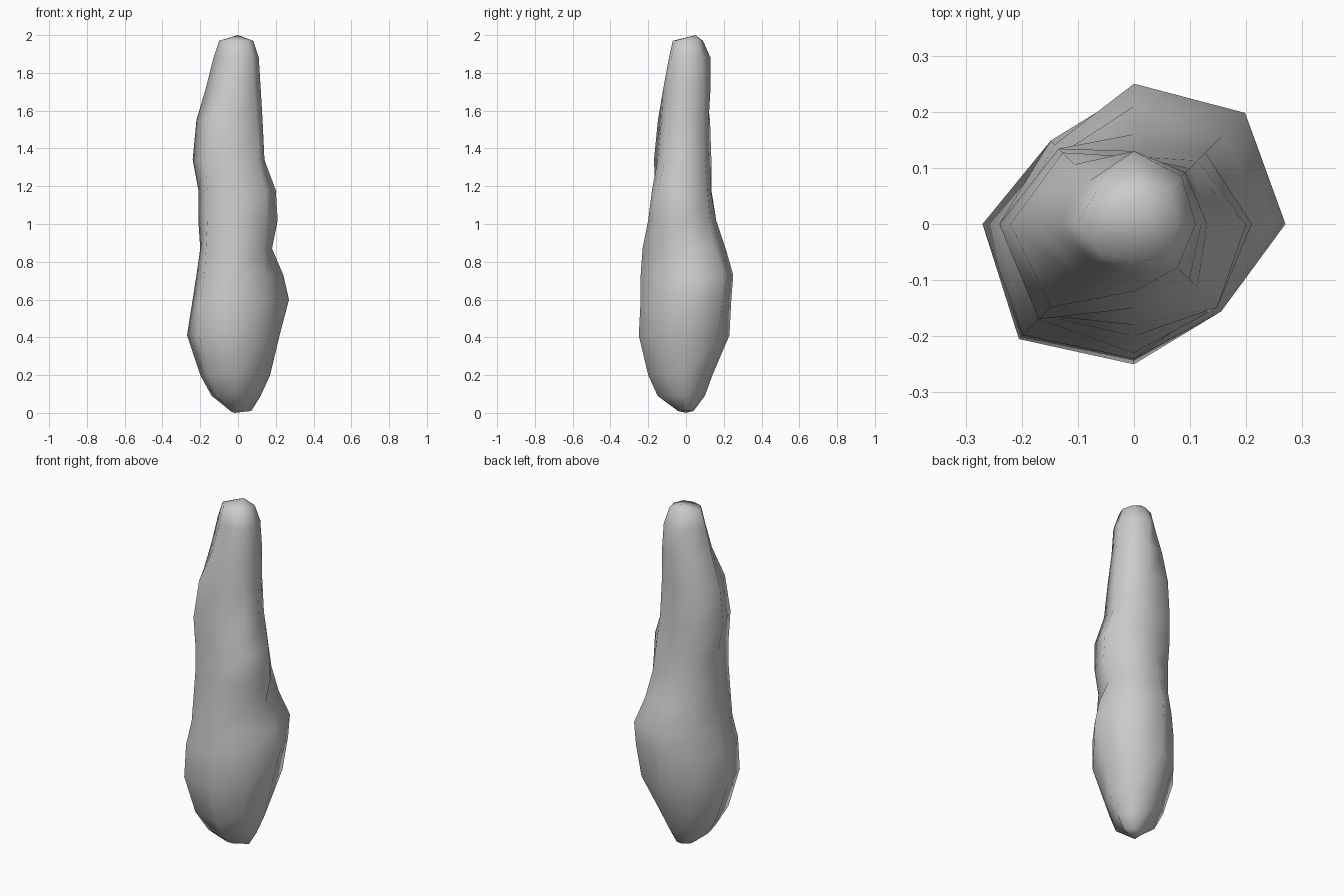
import bpy
import bmesh
from math import cos, sin, tau

cube = bpy.data.objects.get("Cube")
if cube:
    bpy.data.objects.remove(cube, do_unlink=True)

# One flat stone colour
stone = bpy.data.materials.new("grey stone")
stone.use_nodes = True
stone_colour = (0.6, 0.6, 0.6, 1)
stone.diffuse_color = stone_colour
stone.node_tree.nodes["Principled BSDF"].inputs["Base Color"].default_value = stone_colour

# Cross-sections in hundredths: height, then the radius every eighth of a turn
# anticlockwise from +x
sections = [
    (1, 7, 5, 4, 3, 4, 6, 4, 3),
    (9, 12, 9, 10, 9, 14, 16, 15, 10),
    (20, 17, 14, 14, 15, 20, 23, 20, 15),
    (41, 22, 24, 23, 21, 27, 29, 25, 22),
    (60, 27, 27, 24, 21, 24, 28, 24, 22),
    (73, 24, 28, 25, 20, 22, 25, 24, 20),
    (87, 18, 22, 21, 18, 20, 24, 23, 19),
    (102, 21, 18, 16, 18, 21, 23, 20, 21),
    (118, 20, 16, 13, 19, 21, 23, 18, 21),
    (134, 14, 14, 12, 19, 24, 24, 15, 16),
    (155, 13, 13, 12, 18, 22, 21, 13, 14),
    (172, 12, 13, 13, 15, 17, 14, 12, 12),
    (188, 11, 12, 13, 11, 13, 10, 9, 11),
    (197, 8, 9, 9, 9, 10, 8, 7, 8),
]


def add_ring(mesh, section):
    """Add one closed ring of corners and return them in order."""
    height, *radii = section
    corners = []
    for index, radius in enumerate(radii):
        angle = tau * index / len(radii)
        place = (radius * cos(angle), radius * sin(angle), height)
        corners.append(mesh.verts.new([value / 100 for value in place]))
    return corners


def close_end(mesh, ring, tip_place):
    """Fan the open end of the stone to a single tip."""
    tip = mesh.verts.new(tip_place)
    for index, corner in enumerate(ring):
        mesh.faces.new((ring[index - 1], corner, tip))


# Stone body: rings joined by side faces, closed at both ends
body = bmesh.new()
rings = [add_ring(body, section) for section in sections]
for lower, upper in zip(rings, rings[1:]):
    for index in range(len(lower)):
        body.faces.new((lower[index - 1], lower[index], upper[index], upper[index - 1]))
close_end(body, rings[0], (-0.02, 0, 0))
close_end(body, rings[-1], (0, 0.05, 2))
bmesh.ops.recalc_face_normals(body, faces=body.faces)
for face in body.faces:
    face.smooth = True

data = bpy.data.meshes.new("stone_pillar")
body.to_mesh(data)
body.free()
data.materials.append(stone)
pillar = bpy.data.objects.new("stone_pillar", data)
bpy.context.collection.objects.link(pillar)
